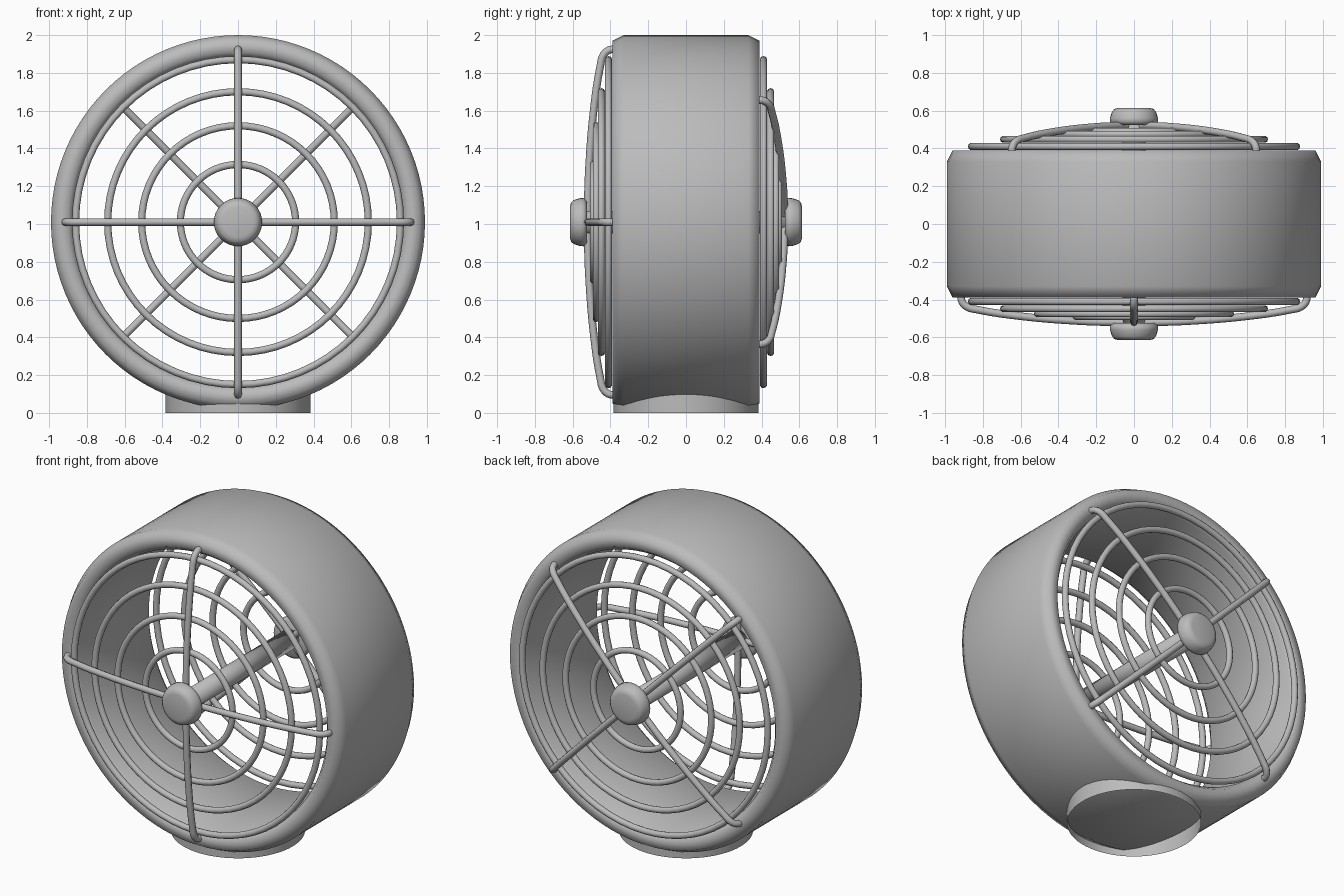
import bpy, bmesh
from math import cos, sin, pi, radians

cube = bpy.data.objects.get("Cube")
if cube:
    bpy.data.objects.remove(cube)

CENTRE_Z = 1.01

grey = bpy.data.materials.new("plain grey")
grey.use_nodes = True
colour = (0.5, 0.5, 0.5, 1)
grey.diffuse_color = colour
grey.node_tree.nodes["Principled BSDF"].inputs["Base Color"].default_value = colour


def lathe(name, profile, steps, closed=False):
    """Spin (radius, y) points around the fan axis."""
    bm = bmesh.new()
    verts = [bm.verts.new((r, y, 0)) for r, y in profile]
    pairs = list(zip(verts, verts[1:]))
    if closed:
        pairs.append((verts[-1], verts[0]))
    edges = [bm.edges.new(p) for p in pairs]
    bmesh.ops.spin(bm, geom=verts + edges, cent=(0, 0, 0), axis=(0, 1, 0),
                   angle=2 * pi, steps=steps, use_merge=True)
    bmesh.ops.remove_doubles(bm, verts=bm.verts, dist=0.0005)
    bmesh.ops.recalc_face_normals(bm, faces=bm.faces)
    for f in bm.faces:
        f.smooth = True
    mesh = bpy.data.meshes.new(name)
    bm.to_mesh(mesh)
    bm.free()
    mesh.materials.append(grey)
    ob = bpy.data.objects.new(name, mesh)
    ob.location.z = CENTRE_Z
    bpy.context.collection.objects.link(ob)
    return ob


def wire_ring(name, radius, y, thickness=0.019):
    section = [(radius + thickness * cos(2 * pi * i / 10),
                y + thickness * sin(2 * pi * i / 10)) for i in range(10)]
    return lathe(name, section, 64, closed=True)


def spoke(name, side, angle):
    """Bowed wire from the rim past the hub to the opposite rim."""
    half = [(0.915, 0.37), (0.91, 0.41), (0.88, 0.44), (0.83, 0.453),
            (0.6, 0.488), (0.3, 0.513), (0.1, 0.52)]
    path = half + [(-r, y) for r, y in reversed(half)]
    curve = bpy.data.curves.new(name, "CURVE")
    curve.dimensions = "3D"
    curve.bevel_depth = 0.02
    curve.bevel_resolution = 2
    curve.use_fill_caps = True
    curve.resolution_u = 4
    line = curve.splines.new("BEZIER")
    line.bezier_points.add(len(path) - 1)
    for point, (r, y) in zip(line.bezier_points, path):
        point.co = (r * cos(angle), side * y, r * sin(angle))
        point.handle_left_type = point.handle_right_type = "AUTO"
    curve.materials.append(grey)
    ob = bpy.data.objects.new(name, curve)
    ob.location.z = CENTRE_Z
    bpy.context.collection.objects.link(ob)


# Round housing with softened rims
half_wall = [(0.99, 0.33), (0.96, 0.39), (0.90, 0.39), (0.87, 0.35)]
lathe("housing", [(r, -y) for r, y in half_wall] +
      [(r, y) for r, y in reversed(half_wall)], 96, closed=True)

# Centre shaft
lathe("shaft", [(0, -0.54), (0.06, -0.54), (0.06, 0.54), (0, 0.54)], 32)

# Wire guards and hub caps, front and back
for label, side, turn in (("front", -1, 0), ("back", 1, 45)):
    for size, radius, y in (("outer", 0.86, 0.41), ("large", 0.69, 0.448),
                            ("medium", 0.51, 0.475), ("small", 0.305, 0.49)):
        wire_ring(f"{label}_{size}_ring", radius, side * y)
    for i in range(2):
        spoke(f"{label}_spoke_{i + 1}", side, radians(turn + 90 * i))
    cap = [(0, 0.525), (0.11, 0.525), (0.128, 0.54), (0.127, 0.56),
           (0.116, 0.595), (0.103, 0.609), (0.08, 0.615), (0, 0.615)]
    lathe(f"{label}_hub_cap", [(r, side * y) for r, y in cap], 32)

# Open collar foot under the housing
bpy.ops.mesh.primitive_cylinder_add(vertices=64, radius=0.385, depth=0.11,
                                    end_fill_type="NOTHING", location=(0, 0, 0.055))
foot = bpy.context.object
foot.name = "foot"
foot.data.materials.append(grey)
bpy.ops.object.shade_smooth_by_angle()
